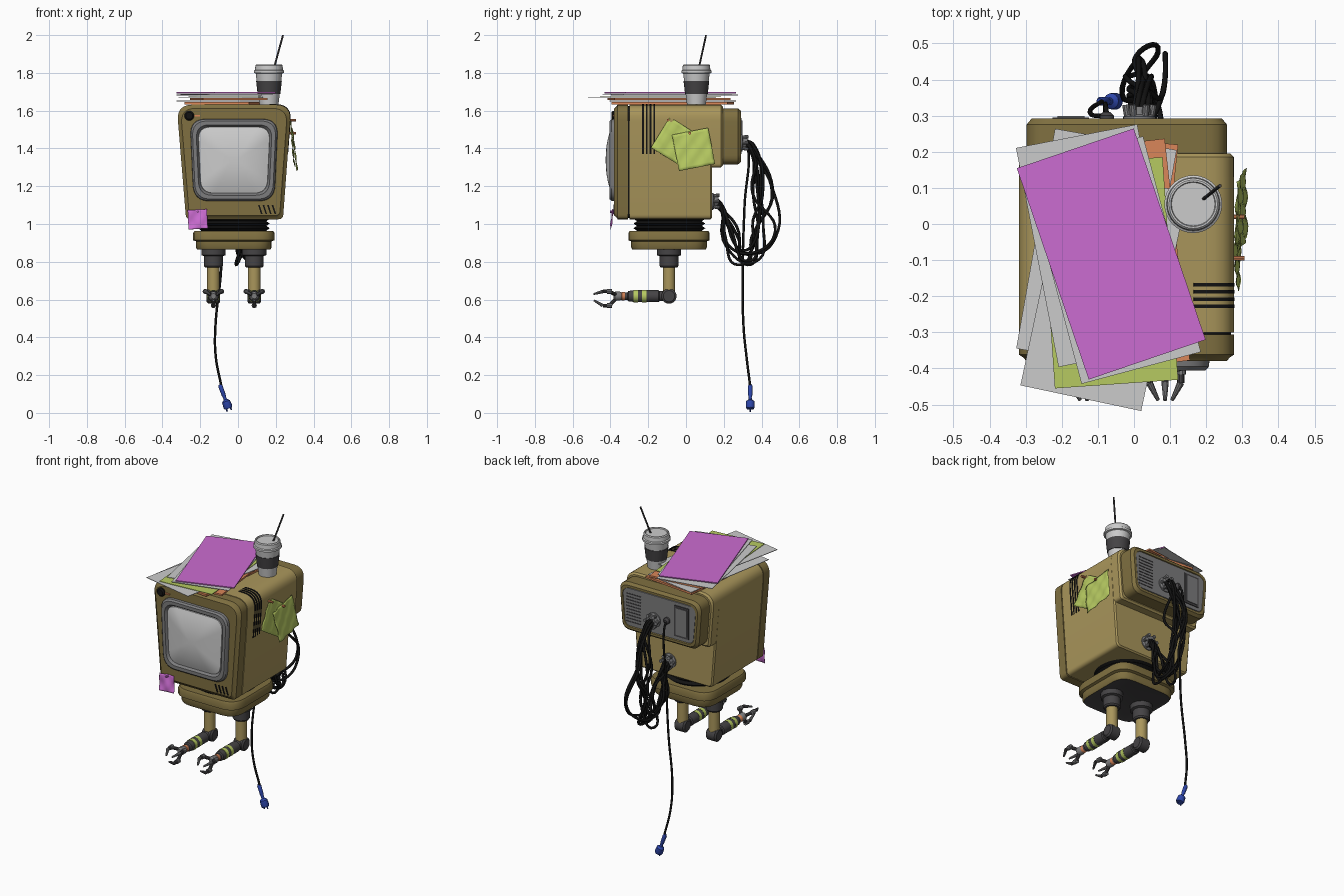
import bpy, bmesh, math, random
from mathutils import Vector as V, Matrix

if "Cube" in bpy.data.objects:
    bpy.data.objects.remove(bpy.data.objects["Cube"])

random.seed(4)
COLS = dict(olive=(.40, .305, .105), dark_olive=(.215, .162, .052), black=(.006, .006, .006),
            dark_grey=(.06, .057, .06), mid_grey=(.2, .2, .205), light_grey=(.6, .6, .6),
            magenta=(.6, .15, .64), yellow_green=(.47, .59, .12), orange=(.7, .24, .1), blue=(.026, .06, .4))
MATS = {}
for k, c in COLS.items():
    MATS[k] = bpy.data.materials.new(k)
    MATS[k].diffuse_color = (*c, 1)
CX = -.022   # centre line of the set


def finish(ob, smooth=True):
    bpy.ops.object.select_all(action='DESELECT')
    ob.select_set(True)
    bpy.context.view_layer.objects.active = ob
    if smooth:
        bpy.ops.object.shade_smooth_by_angle(angle=math.radians(35))
    return ob


def loft(name, rings, mats, closed=False, smooth=True):
    """Skin equal rings; mats is one colour or one per band."""
    bm = bmesh.new()
    bands = len(rings) if closed else len(rings) - 1
    mats = [mats] * bands if isinstance(mats, str) else mats
    used = list(dict.fromkeys(mats))
    R = [[bm.verts.new(p) for p in r] for r in rings]
    n = len(R[0])
    for i in range(bands):
        a, b = R[i], R[(i + 1) % len(R)]
        for j in range(n):
            bm.faces.new((a[j], a[(j + 1) % n], b[(j + 1) % n], b[j])).material_index = used.index(mats[i])
    if not closed:
        bm.faces.new(R[0]).material_index = used.index(mats[0])
        bm.faces.new(R[-1]).material_index = used.index(mats[-1])
    bmesh.ops.recalc_face_normals(bm, faces=bm.faces)
    me = bpy.data.meshes.new(name)
    bm.to_mesh(me)
    bm.free()
    for m in used:
        me.materials.append(MATS[m])
    ob = bpy.data.objects.new(name, me)
    bpy.context.collection.objects.link(ob)
    return finish(ob, smooth)


def lathe(name, o, axis, prof, mats, n=24):
    q = V((0, 0, 1)).rotation_difference(V(axis))
    rings = [[V(o) + q @ V((r * math.cos(2 * math.pi * i / n), r * math.sin(2 * math.pi * i / n), h))
              for i in range(n)] for r, h in prof]
    return loft(name, rings, mats)


def rod(name, a, b, r, mat, r2=None, n=10):
    a, b = V(a), V(b)
    return lathe(name, a, b - a, [(r, 0), (r2 or r, (b - a).length)], mat, n)


def box(name, loc, size, mat, rot=(0, 0, 0)):
    bpy.ops.mesh.primitive_cube_add(size=1, location=loc, rotation=rot)
    ob = bpy.context.object
    ob.name, ob.scale = name, size
    ob.data.materials.append(MATS[mat])
    return ob


def fillet(corners, n=6):
    out = []
    for i, (x, z, r) in enumerate(corners):
        p = V((x, z))
        a = p + (V(corners[i - 1][:2]) - p).normalized() * r
        b = p + (V(corners[(i + 1) % len(corners)][:2]) - p).normalized() * r
        for k in range(n + 1):
            t = k / n
            out.append(a * (1 - t) ** 2 + p * 2 * t * (1 - t) + b * t * t)
    return out


def section(prof, y, d=0):
    """Profile in xz at depth y, shrunk inward by d."""
    xs, zs = [p.x for p in prof], [p.y for p in prof]
    cx, cz = (max(xs) + min(xs)) / 2, (max(zs) + min(zs)) / 2
    fx, fz = 1 - 2 * d / (max(xs) - min(xs)), 1 - 2 * d / (max(zs) - min(zs))
    return [V((cx + (p.x - cx) * fx, y, cz + (p.y - cz) * fz)) for p in prof]


def wire(name, pts, r, mat):
    cu = bpy.data.curves.new(name, 'CURVE')
    cu.dimensions, cu.bevel_depth, cu.bevel_resolution, cu.resolution_u = '3D', r, 2, 8
    cu.use_fill_caps = True
    sp = cu.splines.new('BEZIER')
    sp.bezier_points.add(len(pts) - 1)
    for b, p in zip(sp.bezier_points, pts):
        b.co, b.handle_left_type, b.handle_right_type = p, 'AUTO', 'AUTO'
    cu.materials.append(MATS[mat])
    ob = bpy.data.objects.new(name, cu)
    bpy.context.collection.objects.link(ob)
    finish(ob, False)
    bpy.ops.object.convert(target='MESH')


# television shell: front rim, seam, main case, upper rear step and back cover
body = fillet([(-.275, 1.025, .025), (.238, 1.025, .025), (.283, 1.632, .085), (-.325, 1.632, .085)])
upper = fillet([(-.297, 1.3, .02), (.257, 1.3, .02), (.283, 1.632, .085), (-.325, 1.632, .085)])
cover = fillet([(-.28, 1.315, .05), (.24, 1.315, .05), (.263, 1.612, .07), (-.303, 1.612, .07)])
loft("front_rim", [section(body, -.37, .012), section(body, -.38, .02)][::-1] +
     [section(body, -.362), section(body, -.306)], "dark_olive")
loft("rim_seam", [section(body, -.31, .008), section(body, -.295, .008)], "black")
loft("main_case", [section(body, -.3), section(body, .13), section(body, .138, .008)], "olive")
loft("upper_case", [section(upper, .1), section(upper, .185), section(upper, .195, .01)], "olive")
loft("back_cover", [section(cover, .19), section(cover, .275), section(cover, .292, .014),
                    section(cover, .292, .028), section(cover, .284, .032)], "dark_olive")

# screen frame and domed glass
scr = fillet([(-.236, 1.12, .085), (.194, 1.12, .085), (.214, 1.557, .085), (-.256, 1.557, .085)], 8)
loft("screen_frame", [section(scr, -.37), section(scr, -.395, .003), section(scr, -.405, .012),
                      section(scr, -.405, .032), section(scr, -.388, .044)], "mid_grey")
loft("screen_glass", [section(scr, -.385, .042)] +
     [section(scr, -.395 - .03 * (1 - (1 - t) ** 2), .044 + .16 * t) for t in (0, .12, .25, .4, .6, .8, 1)], "light_grey")

# front knob, indicator and sound slits
lathe("front_knob", (-.258, -.375, 1.573), (0, -1, 0), [(.026, 0), (.026, .012), (.018, .02)], "black")
box("indicator", (-.215, -.383, 1.572), (.03, .008, .008), "orange")
for i in range(4):
    box("front_slit", (.118 + i * .024, -.38, 1.077), (.008, .006, .05), "black", (0, math.radians(-18), 0))

# vent slits wrapping over the right shoulder
bend = fillet([(.15, 1.632, .001), (.283, 1.632, .085), (.262, 1.37, .001)])[7:14]
path = [V((.165, 1.632))] + bend + [V((.263, 1.37))]
c = V((CX, 1.33))
for i in range(4):
    y = -.228 + i * .02
    loft("shoulder_vent", [[V((q.x, yy, q.y)) for q, yy in
         ((c + (p - c) * .98, y - .005), (c + (p - c) * 1.008, y - .005),
          (c + (p - c) * 1.008, y + .005), (c + (p - c) * .98, y + .005))] for p in path], "black")

# back panel with grille, slot and cable hubs
panel = fillet([(-.255, 1.345, .035), (.215, 1.345, .035), (.235, 1.583, .045), (-.275, 1.583, .045)])
loft("back_panel", [section(panel, .28), section(panel, .29, .004)], "mid_grey")
for i in range(10):
    box("back_grille", (.155, .29, 1.375 + i * .019), (.1, .004, .006), "dark_grey")
box("slot_frame", (-.175, .291, 1.465), (.1, .008, .19), "dark_grey")
box("slot_plate", (-.175, .294, 1.465), (.075, .01, .165), "mid_grey")
for nm, y, z in (("upper_hub", .285, 1.43), ("lower_hub", .132, 1.12)):
    lathe(nm, (.015, y, z), (0, 1, 0), [(.045, 0), (.045, .012), (.034, .018), (.03, .04)], "mid_grey")
    for k in range(6):
        a = k * math.pi / 3
        p = V((.015 + .032 * math.cos(a), y + .01, z + .032 * math.sin(a)))
        rod(nm + "_socket", p, p + V((.006 * math.cos(a), .035, .006 * math.sin(a))), .01, "mid_grey")
lathe("cord_jack", (-.075, .285, 1.45), (0, 1, 0), [(.02, 0), (.02, .015), (.01, .025)], "dark_grey", 16)

# bundle of looping cables
u = random.uniform
for k in range(9):
    a = k * .7
    s, w = .02 * math.cos(a), .02 * math.sin(a)
    wire("loop_cable", [(.015 + s, .31, 1.43 + w), (.025 + s, .345 + u(-.01, .02), 1.40 + w),
         (.03 + u(-.05, .05), .40 + u(-.05, .06), 1.18 + u(-.04, .04)),
         (.03 + u(-.06, .06), .43 + u(-.09, .08), .97 + u(-.06, .06)),
         (.03 + u(-.06, .05), .33 + u(-.06, .06), .81 + u(-.03, .05)),
         (.02 + u(-.06, .05), .22 + u(-.04, .06), .93 + u(-.06, .06)),
         (.015 + s, .185, 1.09 + w), (.015 + s, .15, 1.12 + w)], .0075, "black")

# power cord and plug
wire("power_cord", [(-.075, .3, 1.45), (-.078, .325, 1.41), (-.08, .31, 1.1), (-.09, .3, .75), (-.12, .305, .45),
                    (-.118, .32, .3), (-.088, .34, .14)], .0065, "black")
d = V((.04, 0, -.11)).normalized()
lathe("plug", (-.096, .34, .15), d, [(.008, 0), (.012, .01), (.011, .06), (.008, .075), (.01, .085), (.022, .095),
                                     (.024, .125), (.02, .135)], "blue", 14)
for s in (-1, 1):
    p = V((-.096, .34, .15)) + d * .13 + V((.011 * s, 0, .004 * s))
    rod("plug_prong", p, p + d * .018, .004, "blue")

# bellows neck and rounded base
lathe("neck_bellows", (CX, -.088, .94), (0, 0, 1),
      [(.19 if i % 2 else .172, i * .0125) for i in range(8)], "black", 40)
foot = fillet([(-.215, -.215, .1), (.215, -.215, .1), (.215, .215, .1), (-.215, .215, .1)], 5)
loft("base", [[V((CX + p.x * f, -.09 + p.y * f, z)) for p in foot] for f, z in
     ((.88, .866), (.9, .864), (.93, .875), (.93, .908), (1, .914), (1, .952), (.97, .963), (.8, .963))],
     ["dark_grey"] + ["dark_olive"] * 6)

# two limbs with elbows, striped forearms and three-finger claws
for side in (-1, 1):
    x, y, z = CX + side * .108, -.09, .618
    lathe("leg_collar", (x, y, .77), (0, 0, 1), [(.044, 0), (.05, .008), (.05, .06), (.064, .065), (.064, .1)], "dark_grey", 12)
    lathe("leg_post", (x, y, .64), (0, 0, 1), [(.033, 0), (.033, .14)], "olive")
    lathe("elbow", (x - .036, y, z), (1, 0, 0), [(.03, 0), (.04, .008), (.04, .064), (.03, .072)], "dark_grey")
    lathe("forearm", (x, y, z), (0, -1, 0),
          [(.026, 0), (.026, .05), (.032, .055), (.032, .12), (.033, .12), (.033, .143), (.032, .143), (.032, .165),
           (.033, .165), (.033, .187), (.03, .187), (.028, .215), (.02, .22), (.02, .232), (.022, .235), (.022, .25),
           (.02, .252), (.024, .262), (.024, .285), (.014, .295)],
          ["dark_grey"] * 4 + ["yellow_green"] * 2 + ["dark_grey"] * 2 + ["yellow_green"] * 2 + ["dark_grey"] * 3 +
          ["orange"] * 3 + ["mid_grey"] * 3)
    for a in (30, 150, 270):
        a = math.radians(a)
        pts = [V((x + r * math.cos(a), yy, z + r * math.sin(a))) for r, yy in
               ((.012, -.37), (.05, -.405), (.05, -.44), (.022, -.488))]
        for i in range(3):
            rod("claw_finger", pts[i], pts[i + 1], .01, "dark_grey" if i < 2 else "mid_grey", .01 if i < 2 else .005)
        rod("claw_knuckle", pts[1] + V((0, .012, 0)), pts[1] - V((0, .012, 0)), .014, "mid_grey")

# loose stack of sheets and folders: colour, centre x, y, height, thickness, turn
for m, x, y, z, t, a in (("orange", -.08, -.07, 1.639, .012, -6), ("light_grey", -.104, -.07, 1.651, .003, -10),
                         ("orange", -.05, -.09, 1.661, .01, 6.5), ("light_grey", -.083, -.18, 1.671, .003, -12),
                         ("yellow_green", -.07, -.135, 1.677, .003, 4), ("light_grey", -.1, -.06, 1.683, .003, 11),
                         ("light_grey", -.06, -.1, 1.688, .003, 15), ("magenta", -.063, -.083, 1.695, .006, 18.8)):
    box(m + "_sheet", (x, y, z), (.342, .618, t), m, (0, 0, math.radians(a)))

# takeaway cup with lid, sleeve and straw
lathe("cup", (.164, .055, 1.632), (0, 0, 1),
      [(.05, 0), (.057, .055), (.06, .055), (.068, .125), (.065, .125), (.07, .165), (.08, .168), (.08, .18), (.074, .184),
       (.072, .208), (.067, .213), (.062, .213), (.06, .206)],
      ["light_grey"] + ["dark_grey"] * 3 + ["light_grey"] * 8, 32)
rod("straw", (.193, .07, 1.835), (.238, .106, 1.999), .005, "dark_grey")


# wrinkled sticky notes, each pinned near its top
def note(name, o, right, up, out, size, turn, mat, lean, ph):
    o, right, up, out = V(o), V(right), V(up), V(out)
    bm = bmesh.new()
    bmesh.ops.create_grid(bm, x_segments=12, y_segments=12, size=size / 2)
    for v in bm.verts:
        p = Matrix.Rotation(math.radians(turn), 3, 'Z') @ v.co
        w = .005 * math.sin(p.x * 75 + ph) * math.cos(p.y * 55 + ph) + lean * (.5 - p.y / size)
        v.co = o + right * p.x + up * p.y + out * w
    me = bpy.data.meshes.new(name)
    bm.to_mesh(me)
    bm.free()
    me.materials.append(MATS[mat])
    ob = bpy.data.objects.new(name, me)
    bpy.context.collection.objects.link(ob)
    ob.modifiers.new("thick", 'SOLIDIFY').thickness = .002
    finish(ob)


note("front_note", (-.213, -.388, 1.025), (1, 0, 0), (0, 0, 1), (0, -1, 0), .102, 3, "magenta", .012, 1)
note("side_note_back", (.281, -.055, 1.435), (0, 1, 0), (0, 0, 1), (1, 0, 0), .19, -32, "yellow_green", .015, 0)
note("side_note_front", (.29, .04, 1.395), (0, 1, 0), (0, 0, 1), (1, 0, 0), .195, 11, "yellow_green", .022, 2)
for y, z in ((-.095, 1.55), (.02, 1.48)):
    rod("note_pin", (.27, y, z), (.306, y, z), .007, "orange")
rod("front_pin", (-.213, -.37, 1.065), (-.213, -.402, 1.065), .006, "magenta")

for m in bpy.data.materials:
    if m.users and not m.is_grease_pencil:
        m.use_nodes = True
        m.node_tree.nodes["Principled BSDF"].inputs["Base Color"].default_value = m.diffuse_color
